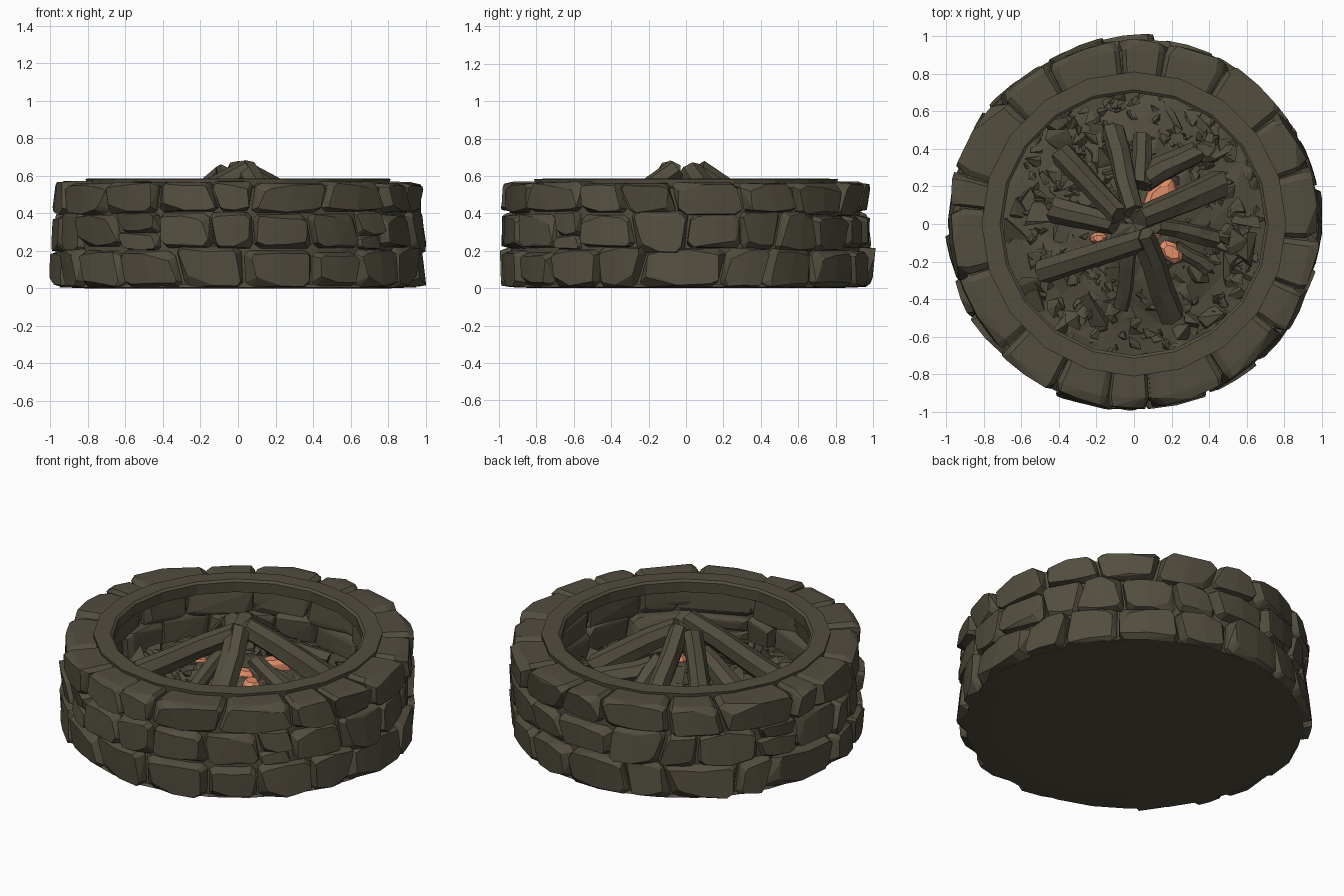
import bpy, bmesh, math, random
from mathutils import Vector

if "Cube" in bpy.data.objects:
    bpy.data.objects.remove(bpy.data.objects["Cube"])

random.seed(11)
rnd = random.uniform
TAU = 2 * math.pi


def material(name, col):
    m = bpy.data.materials.new(name)
    m.diffuse_color = (*col, 1)
    m.use_nodes = True
    m.node_tree.nodes["Principled BSDF"].inputs["Base Color"].default_value = m.diffuse_color
    return m


STONE = material("dark_olive_stone", (0.084, 0.074, 0.049))
EMBER = material("ember_orange", (0.75, 0.27, 0.14))


def finish(bm, name, mat):
    bmesh.ops.recalc_face_normals(bm, faces=bm.faces[:])
    me = bpy.data.meshes.new(name)
    bm.to_mesh(me)
    bm.free()
    me.materials.append(mat)
    ob = bpy.data.objects.new(name, me)
    bpy.context.collection.objects.link(ob)
    return ob


def polar(r, a, z):
    return Vector((r * math.cos(a), r * math.sin(a), z))


def hull(bm, pts):
    vs = [bm.verts.new(p) for p in pts]
    res = bmesh.ops.convex_hull(bm, input=vs)
    inner = {g for g in res["geom_interior"] + res["geom_unused"]
             if isinstance(g, bmesh.types.BMVert)}
    bmesh.ops.delete(bm, geom=list(inner), context='VERTS')


OUTLINE = [(-1, -.75), (-.82, -1), (0, -1), (.82, -1), (1, -.75),
           (1, .75), (.82, 1), (0, 1), (-.82, 1), (-1, .75)]


def stone(bm, left, right, z0, z1, face, back):
    """Chipped block in polar space; left and right are (angle, slant) joints."""
    zm, zh = (z0 + z1) / 2, (z1 - z0) / 2 + 0.004
    mid = face + (back - face) * rnd(.16, .34)
    tilt, lean = rnd(-.014, .014), rnd(-.014, .014)
    chip = random.choice([(-1, -1), (-1, 1), (1, -1), (1, 1)])
    pts = []
    for r, lo, hi in ((back, 0, .01), (mid, 0, .05), (face, .05, .32)):
        for u, v in OUTLINE:
            if r == face and u * chip[0] > .5 and v * chip[1] > .5:
                u, v = u * .85, v * .68
            u *= 1 - rnd(lo, hi) * .7
            v *= 1 - rnd(lo, hi)
            a = (left[0] + left[1] * v + .003) * (1 - u) / 2 \
                + (right[0] + right[1] * v - .003) * (1 + u) / 2
            rr = r + (tilt * u + lean * v if r == face else 0)
            pts.append(polar(rr, a, max(zm + zh * v, .006)))
    hull(bm, pts)


def course(name, n, z0, z1, face, back, split=0.0, wobble=.018, rough=.012):
    """One ring of irregular stones, some of them stacked pairs."""
    bm = bmesh.new()
    start = rnd(0, 1)
    cuts = [(start + TAU * (i + rnd(-.27, .27)) / n, rnd(-.035, .035)) for i in range(n)]
    cuts.append((cuts[0][0] + TAU, cuts[0][1]))
    for left, right in zip(cuts, cuts[1:]):
        lo = z0 + (rnd(-wobble, wobble) if z0 > .05 else 0)
        hi = z1 + (rnd(-wobble, wobble) if z1 < .5 else rnd(-.01, .002))
        f = face + rnd(-rough, rough)
        if random.random() < split:
            zc = lo + (hi - lo) * rnd(.35, .65)
            stone(bm, left, right, lo, zc, f - .008, back)
            stone(bm, left, right, zc, hi, f, back)
        else:
            stone(bm, left, right, lo, hi, f, back)
    finish(bm, name, STONE)


def lathe(name, profile, n, jitter=0.0, mat=STONE, closed=True):
    """Turn a list of (radius, height) points around z with n sides."""
    bm = bmesh.new()
    rings = []
    for r, z in profile:
        if r == 0:
            rings.append([bm.verts.new((0, 0, z))] * n)
        else:
            rings.append([bm.verts.new(polar(r + rnd(-jitter, jitter) * .6,
                          TAU * i / n, z + rnd(-jitter, jitter))) for i in range(n)])
    pairs = list(zip(rings, rings[1:])) + ([(rings[-1], rings[0])] if closed else [])
    for A, B in pairs:
        for i in range(n):
            j = (i + 1) % n
            bm.faces.new(list(dict.fromkeys([A[i], A[j], B[j], B[i]])))
    if jitter:
        bmesh.ops.triangulate(bm, faces=bm.faces[:])
    return finish(bm, name, mat)


# Outer wall: three courses of stone
course("bottom_course", 19, 0.008, 0.205, 0.985, 0.80, .04)
course("middle_course", 22, 0.205, 0.40, 0.978, 0.80, .14)
course("top_course", 18, 0.40, 0.566, 0.98, 0.77)

# Inner wall stones
course("inner_lower_course", 15, 0.18, 0.37, 0.73, 0.84, .1, rough=.025)
course("inner_upper_course", 14, 0.36, 0.53, 0.74, 0.84, .1, rough=.02)

# Mortar core, base slab and the flat rim
lathe("mortar_core", [(.935, .01), (.93, .535), (.79, .535), (.79, .01)], 40)
lathe("base_slab", [(0, 0), (.80, 0), (.95, .006), (.94, .02), (0, .02)], 28, closed=False)
lathe("rim_ring", [(.80, .50), (.812, .584), (.715, .586), (.70, .575), (.705, .51)], 20)

# Ash bed, rising toward the middle
lathe("ash_bed", [(.80, .22), (.66, .25), (.54, .27), (.42, .30), (.30, .335),
                  (.2, .365), (0, .375)], 24, .016, closed=False)

# Glowing ember patches: centre, half length, half width, direction
bm = bmesh.new()
for x, y, hl, hw, ang in ((.135, .155, .11, .055, .85), (.20, -.15, .075, .055, -.7),
                          (.215, -.03, .035, .04, 1.4), (-.19, -.075, .045, .03, .1),
                          (.09, -.06, .05, .04, 0)):
    c, s = math.cos(ang), math.sin(ang)
    pts = []
    for z, k in ((.33, 1.15), (.385, 1), (.405, .6)):
        for i in range(7):
            u = hl * k * math.cos(TAU * i / 7) * rnd(.85, 1.1)
            v = hw * k * math.sin(TAU * i / 7) * rnd(.85, 1.1)
            pts.append(Vector((x + u * c - v * s, y + u * s + v * c, z)))
    hull(bm, pts)
finish(bm, "ember_patches", EMBER)

# Rubble: sharp shards and slabs scattered over the ash
bm = bmesh.new()
for k in range(400):
    a = rnd(0, TAU)
    r = math.sqrt(rnd(.30 ** 2, .71 ** 2))
    s = rnd(.025, .052) if k % 6 else rnd(.06, .105)
    c = polar(r - s * .3, a, .385 - .21 * r + s * .1)
    hull(bm, [c + Vector((rnd(-s, s), rnd(-s, s), rnd(-s, s) * .6)) for _ in range(7)])
for k in range(14):
    c = polar(rnd(.05, .26), rnd(1.6, 5.0), .375)
    s = rnd(.025, .05)
    hull(bm, [c + Vector((rnd(-s, s), rnd(-s, s), rnd(-s, s) * .6)) for _ in range(6)])
finish(bm, "rubble", STONE)


def log(name, foot, top, r0, r1, n=7):
    """Rough tapered log between two points, slightly crooked."""
    a, b = Vector(foot), Vector(top)
    d = (b - a).normalized()
    s = d.cross(Vector((0, 0, 1))).normalized()
    t = s.cross(d)
    shape = [rnd(.9, 1.12) for _ in range(n)]
    bm = bmesh.new()
    rings = []
    for k in range(4):
        f = k / 3
        p = a.lerp(b, f)
        if 0 < k < 3:
            p += s * rnd(-.01, .01) + t * rnd(-.008, .008)
        r = r0 + (r1 - r0) * f
        rings.append([bm.verts.new(p + (s * math.cos(TAU * i / n) + t * math.sin(TAU * i / n))
                      * r * shape[i] * rnd(.94, 1.06)
                      + (d * rnd(-.015, .015) if k in (0, 3) else Vector()))
                      for i in range(n)])
    for A, B in zip(rings, rings[1:]):
        for i in range(n):
            j = (i + 1) % n
            bm.faces.new((A[i], A[j], B[j], B[i]))
    bm.faces.new(rings[0])
    bm.faces.new(rings[-1])
    bmesh.ops.triangulate(bm, faces=bm.faces[:])
    finish(bm, name, STONE)


# Leaning logs: foot, top, foot radius, top radius
LOGS = [
    ((-.11, .50, .33), (.00, .07, .625), .066, .060),
    ((-.38, .37, .33), (-.08, .05, .61), .068, .060),
    ((-.43, .08, .34), (-.10, .00, .50), .070, .055),
    ((-.48, -.25, .31), (.06, -.08, .63), .064, .058),
    ((.20, -.49, .32), (.04, -.06, .63), .068, .062),
    ((.46, .22, .34), (.02, .03, .63), .078, .062),
    ((.34, .38, .36), (.05, .23, .45), .062, .068),
    ((.05, .46, .33), (.04, .20, .48), .052, .058),
    ((.43, -.08, .31), (.12, -.01, .45), .055, .045),
    ((.40, -.24, .30), (.22, -.12, .37), .050, .036),
    ((-.07, -.45, .30), (-.02, -.08, .52), .040, .044),
]
for i, spec in enumerate(LOGS):
    log(f"log_{i + 1}", *spec)
